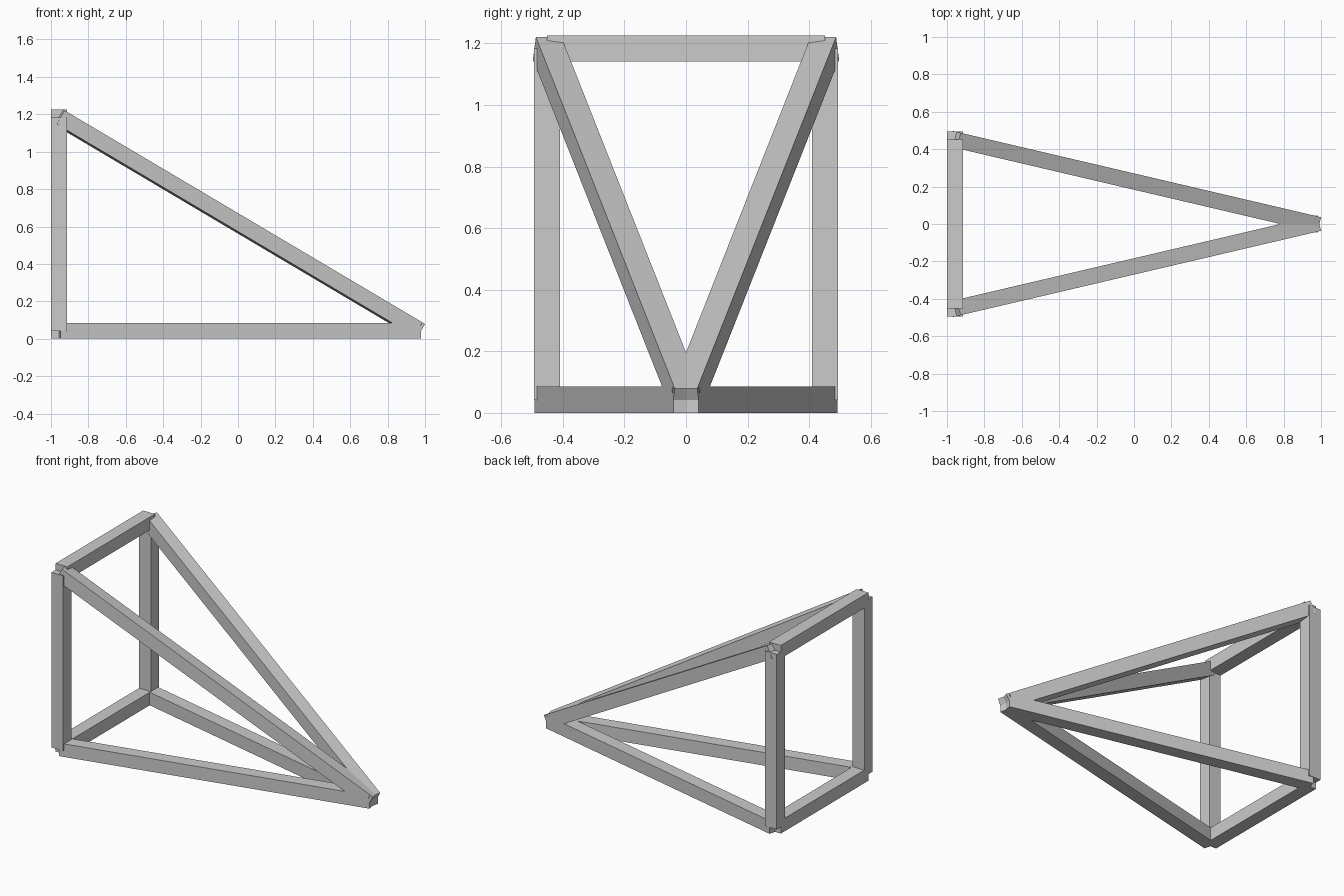
import bpy, bmesh
from mathutils import Vector, Matrix

if "Cube" in bpy.data.objects:
    bpy.data.objects.remove(bpy.data.objects["Cube"])

T = 0.085                       # square beam thickness
BACK, TIP = -0.9575, 0.9695     # joint positions along x
HALF, LOW, HIGH = 0.451, T / 2, 1.184


def beam(name, a, b):
    """Square-ended beam centred on the line a-b, with its sides kept level."""
    a, b = Vector(a), Vector(b)
    d = (b - a).normalized()
    ref = Vector((1, 0, 0)) if abs(d.z) > 0.99 else Vector((0, 0, 1))
    side = d.cross(ref).normalized()
    up = side.cross(d)
    frame = Matrix((side, d, up)).transposed().to_4x4()
    bm = bmesh.new()
    bmesh.ops.create_cube(bm, size=1, matrix=Matrix.Diagonal((T, (b - a).length, T, 1)))
    mesh = bpy.data.meshes.new(name)
    bm.to_mesh(mesh)
    bm.free()
    ob = bpy.data.objects.new(name, mesh)
    ob.matrix_world = Matrix.Translation((a + b) / 2) @ frame
    bpy.context.collection.objects.link(ob)


# Cross beams at the back
for label, z in (("bottom", LOW), ("top", HIGH)):
    beam(label + "_cross_beam", (BACK, -HALF, z), (BACK, HALF, z))

# Posts, base rails and sloping rails on both sides
tip = (TIP, 0, LOW)
for label, y in (("near", -HALF), ("far", HALF)):
    low, high = (BACK, y, LOW), (BACK, y, HIGH)
    beam(label + "_post", low, high)
    beam(label + "_base_rail", low, tip)
    beam(label + "_sloping_rail", high, tip)
